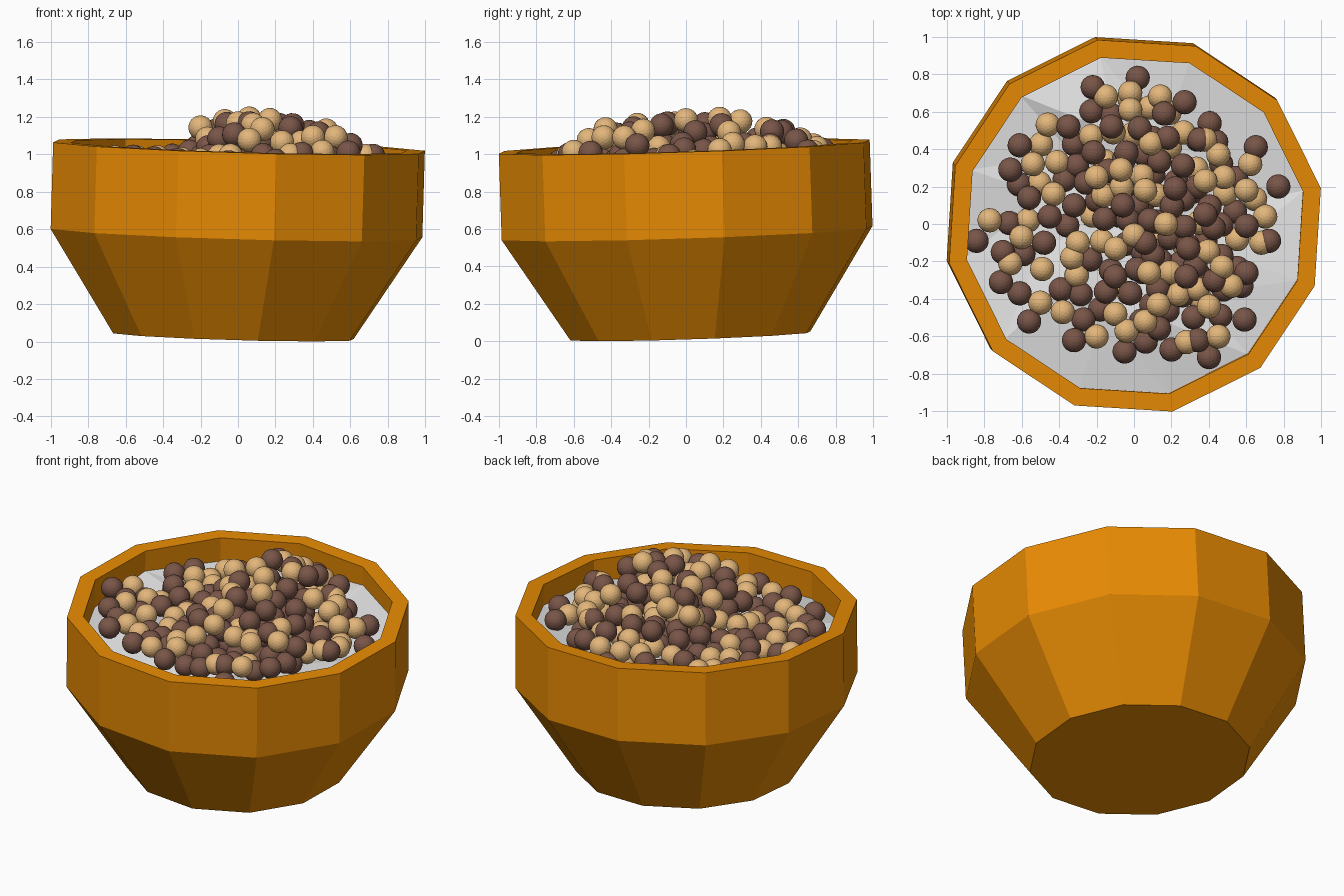
import bpy, bmesh, math, random
from mathutils import Matrix, Vector

random.seed(7)
cube = bpy.data.objects.get("Cube")
if cube:
    bpy.data.objects.remove(cube, do_unlink=True)

SIDES = 12
PHASE = math.radians(11.4)
BALL = 0.065
TILT = (Matrix.Translation((-0.024, 0.024, 0.029))
        @ Matrix.Rotation(0.033, 4, 'X') @ Matrix.Rotation(0.029, 4, 'Y'))


def material(name, colour):
    mat = bpy.data.materials.new(name)
    mat.use_nodes = True
    mat.diffuse_color = (*colour, 1)
    shader = mat.node_tree.nodes["Principled BSDF"]
    shader.inputs["Base Color"].default_value = (*colour, 1)
    shader.inputs["Roughness"].default_value = 0.8
    return mat


def finish(name, bm, mat):
    mesh = bpy.data.meshes.new(name)
    bm.to_mesh(mesh)
    bm.free()
    mesh.materials.append(mat)
    obj = bpy.data.objects.new(name, mesh)
    bpy.context.collection.objects.link(obj)


def ring(bm, radius, height, wobble=0.0):
    verts = []
    for i in range(SIDES):
        angle = PHASE + math.tau * i / SIDES
        z = height + random.uniform(-wobble, wobble)
        verts.append(bm.verts.new((radius * math.cos(angle), radius * math.sin(angle), z)))
    return verts


def bridge(bm, low, high, triangles=False):
    for i in range(SIDES):
        j = (i + 1) % SIDES
        if triangles:
            bm.faces.new((low[i], low[j], high[i]))
            bm.faces.new((low[j], high[j], high[i]))
        else:
            bm.faces.new((low[i], low[j], high[j], high[i]))


# Faceted bowl: outer wall, flat rim, inner wall and floor
bm = bmesh.new()
profile = [(0.655, 0), (1.012, 0.55), (1.012, 1.012),
           (0.915, 1.012), (0.925, 0.56), (0.58, 0.08)]
rings = [ring(bm, r, z) for r, z in profile]
for low, high in zip(rings, rings[1:]):
    bridge(bm, low, high)
bm.faces.new(reversed(rings[0]))
bm.faces.new(rings[-1])
bm.transform(TILT)
finish("bowl", bm, material("orange bowl", (0.82, 0.262, 0.001)))

# Rippled milk surface made of large triangles
bm = bmesh.new()
edge = ring(bm, 0.925, 0.865, 0.04)
middle = ring(bm, 0.5, 0.865, 0.06)
bridge(bm, edge, middle, triangles=True)
centre = bm.verts.new((0, 0, 0.86))
for i in range(SIDES):
    bm.faces.new((middle[i], middle[(i + 1) % SIDES], centre))
bm.transform(TILT)
finish("milk", bm, material("white milk", (0.8, 0.8, 0.8)))


# Height of the heap: a ridge, steeper on one flank
def heap(x, y):
    u = x - 0.1 + 0.25 * y
    v = y - 0.15
    side = 0.55 * u ** 2 if u > 0 else 12 * u ** 4
    length = 0.45 * v ** 2 if v > 0 else 0.45 * v ** 4
    return max(0.955 - 0.03 * x, 1.175 - side - length)


# Top balls of the heap, in hundredths of a unit
dark_spots = [(77, 20), (65, 41), (72, -9), (60, -26), (59, -51), (40, -71), (20, -67),
              (-5, -68), (-32, -62), (-56, -52), (-61, -37), (-71, -31), (-70, -15),
              (-84, -9), (-56, 14), (-66, 29), (-61, 42), (-35, 52), (-22, 73), (2, 78),
              (27, 65), (16, 59), (-12, 52), (-45, 4), (-32, 10), (-48, -10), (-27, -51),
              (-15, -36), (-2, -37), (-10, -28), (6, -10), (38, 5), (29, -13), (60, -1),
              (28, -28), (43, -30), (34, -62), (22, 19), (35, 45), (18, 46), (3, 51), (-6, 10)]
light_spots = [(-77, 2), (-60, -7), (-46, 53), (-41, 33), (-54, 32), (-43, 16), (-15, 68),
               (-2, 61), (14, 68), (38, 45), (45, 37), (62, 32), (60, 18), (70, 4), (68, -10),
               (47, -23), (52, -33), (40, -44), (45, -60), (28, -63), (6, -52), (-4, -57),
               (-10, -48), (-20, -60), (-38, -47), (-50, -42), (-49, -24), (-66, -21),
               (-33, -18), (-30, -10), (8, -26), (0, -6), (17, 0), (6, 18), (-7, 29),
               (-20, 25), (13, -43), (38, 23), (48, 25), (9, 43), (-2, 70)]


def on_heap(spots):
    return [Vector((x / 100, y / 100, heap(x / 100, y / 100) + random.uniform(-0.015, 0.015)))
            for x, y in spots]


balls = {"dark": on_heap(dark_spots), "light": on_heap(light_spots)}

# Loose balls filling the gaps below
placed = balls["dark"] + balls["light"]
for attempt in range(4000):
    x, y = random.gauss(0.04, 0.32), random.gauss(0, 0.32)
    if math.hypot(x, y) > 0.68 or len(placed) > 230:
        continue
    spot = Vector((x, y, random.uniform(0.92, max(0.94, heap(x, y) - 0.06))))
    if all((spot - other).length > 0.1 for other in placed):
        placed.append(spot)
        balls[random.choice(("dark", "dark", "light"))].append(spot)

colours = {"dark": material("chocolate brown", (0.191, 0.091, 0.065)),
           "light": material("biscuit tan", (0.77, 0.47, 0.2))}
for shade, spots in balls.items():
    bm = bmesh.new()
    for spot in spots:
        axis = Vector((random.gauss(0, 1), random.gauss(0, 1), random.gauss(0, 1)))
        turn = Matrix.Rotation(random.uniform(0, math.pi), 4, axis.normalized())
        bmesh.ops.create_icosphere(bm, subdivisions=3, radius=BALL,
                                   matrix=Matrix.Translation(spot) @ turn)
    finish(shade + "_cereal_balls", bm, colours[shade])
